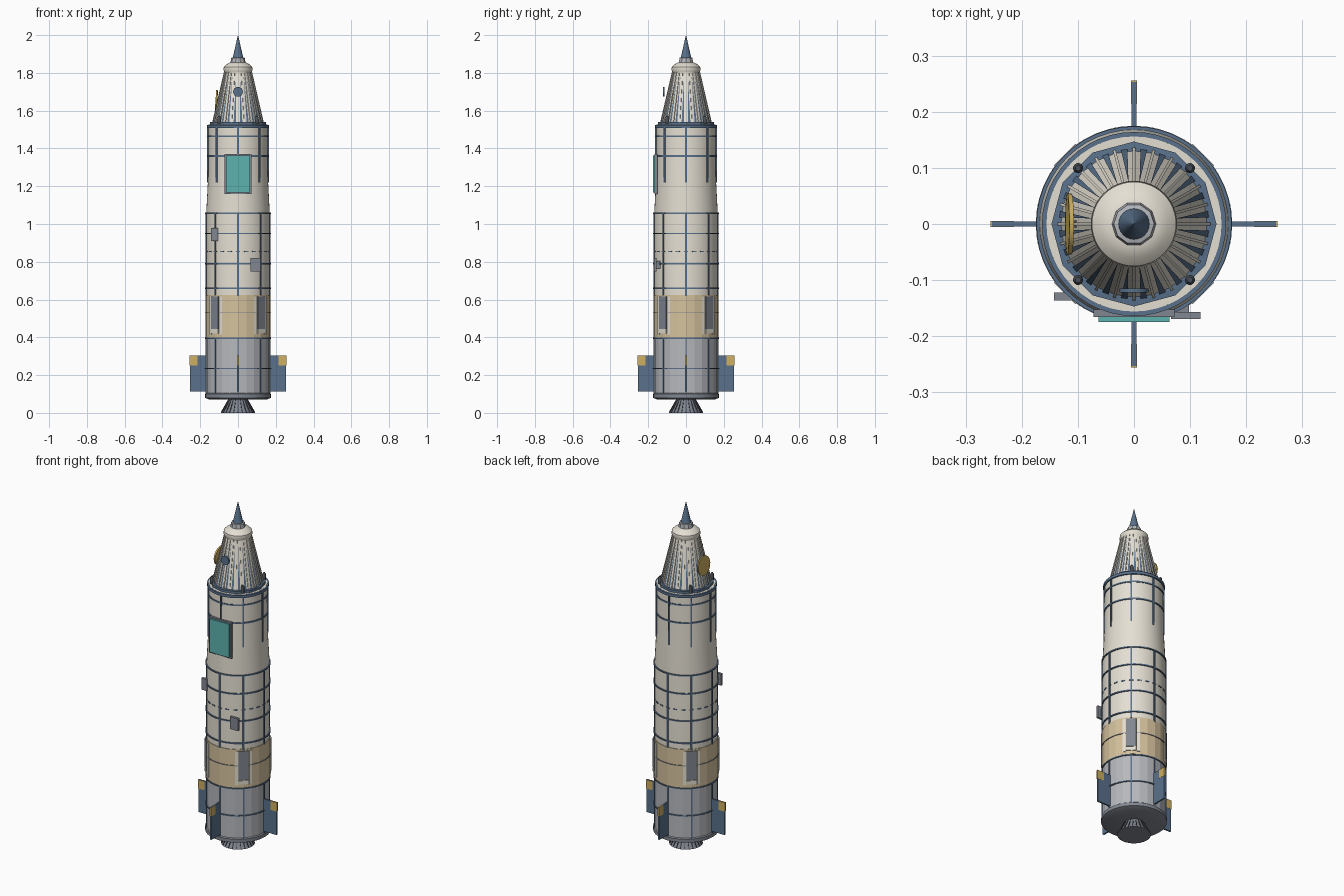
import bpy
import math
from mathutils import Matrix, Vector

cube = bpy.data.objects.get("Cube")
if cube:
    bpy.data.objects.remove(cube, do_unlink=True)


def material(name, rgb):
    m = bpy.data.materials.new(name)
    m.use_nodes = True
    m.diffuse_color = (*rgb, 1)
    m.node_tree.nodes["Principled BSDF"].inputs["Base Color"].default_value = (*rgb, 1)
    return m


CREAM = material("cream", (0.78, 0.74, 0.65))
TAN = material("tan", (0.67, 0.54, 0.34))
GOLD = material("gold", (0.62, 0.43, 0.12))
BLUE = material("slate blue", (0.10, 0.165, 0.26))
GREY = material("light grey", (0.47, 0.48, 0.51))
BOX = material("box grey", (0.22, 0.24, 0.28))
DARK = material("dark grey", (0.07, 0.08, 0.10))
TEAL = material("teal", (0.11, 0.45, 0.43))


def add_mesh(name, verts, faces, mat, smooth=False, matrix=None):
    me = bpy.data.meshes.new(name)
    me.from_pydata(verts, [], faces)
    me.materials.append(mat)
    ob = bpy.data.objects.new(name, me)
    bpy.context.collection.objects.link(ob)
    if matrix:
        me.transform(matrix)
    if smooth:
        bpy.ops.object.select_all(action='DESELECT')
        ob.select_set(True)
        bpy.context.view_layer.objects.active = ob
        bpy.ops.object.shade_smooth_by_angle(angle=math.radians(35))
    return ob


def lathe(name, profile, mat, sides=48, smooth=True, matrix=None, capped=True):
    """Turn (radius, z) points, bottom to top, into a solid or an open band."""
    verts, faces = [], []
    for r, z in profile:
        for i in range(sides):
            a = math.tau * i / sides
            verts.append((r * math.cos(a), r * math.sin(a), z))
    for k in range(len(profile) - 1):
        for i in range(sides):
            j = (i + 1) % sides
            faces.append((k * sides + i, k * sides + j,
                          (k + 1) * sides + j, (k + 1) * sides + i))
    if capped:
        top = (len(profile) - 1) * sides
        faces.append(tuple(reversed(range(sides))))
        faces.append(tuple(range(top, top + sides)))
    return add_mesh(name, verts, faces, mat, smooth, matrix)


def box(name, size, loc, mat, angle=0.0):
    """Box placed at loc, then turned about the body axis."""
    sx, sy, sz = (s / 2 for s in size)
    verts = [(x, y, z) for x in (-sx, sx) for y in (-sy, sy) for z in (-sz, sz)]
    faces = [(0, 1, 3, 2), (4, 6, 7, 5), (0, 4, 5, 1),
             (2, 3, 7, 6), (0, 2, 6, 4), (1, 5, 7, 3)]
    mat4 = Matrix.Rotation(angle, 4, 'Z') @ Matrix.Translation(loc)
    return add_mesh(name, verts, faces, mat, matrix=mat4)


def bar(name, start, end, width, mat, angle):
    """Square bar between two (radius, z) points, turned about the axis."""
    a, b = Vector((start[0], 0, start[1])), Vector((end[0], 0, end[1]))
    d = b - a
    tilt = d.to_track_quat('Z', 'Y').to_matrix().to_4x4()
    ob = box(name, (width, width, d.length), (0, 0, 0), mat)
    ob.data.transform(Matrix.Rotation(angle, 4, 'Z') @ Matrix.Translation((a + b) / 2) @ tilt)
    return ob


def band(name, radius, z, height, mat=BLUE):
    """Thin hoop whose edges slope back into the hull."""
    h = height / 2
    lathe(name, [(radius - 0.008, z - h), (radius, z - h), (radius, z + h),
                 (radius - 0.008, z + h)], mat, capped=False)


# Engine and base
lathe("nozzle", [(0.09, 0.0), (0.068, 0.035), (0.05, 0.075)], BOX, 24, False)
for i in range(24):
    bar("nozzle_rib", (0.089, 0.003), (0.051, 0.07), 0.004, DARK, math.tau * i / 24)
lathe("base_plate", [(0.15, 0.07), (0.175, 0.08), (0.175, 0.1), (0.168, 0.105)], BOX, 32)

# Main hull sections
lathe("engine_section", [(0.169, 0.1), (0.169, 0.4)], GREY, 24, False)
lathe("tan_section", [(0.172, 0.4), (0.172, 0.625)], TAN, 24, False)
lathe("lower_hull", [(0.168, 0.62), (0.168, 1.06), (0.158, 1.25), (0.156, 1.526)], CREAM)
lathe("cone", [(0.135, 1.52), (0.07, 1.81)], CREAM, 24, False)
lathe("nose_cap", [(0.07, 1.8), (0.077, 1.815), (0.075, 1.832), (0.06, 1.846),
                   (0.04, 1.856)], CREAM)
lathe("collar", [(0.04, 1.852), (0.036, 1.88), (0.028, 1.882)], GREY, 10, False)
lathe("spike", [(0.029, 1.875), (0.0005, 2.0)], BLUE, 24)

# Hoops around the hull
for z in (0.235, 0.395):
    band("engine_hoop", 0.174, z, 0.006)
band("tan_hoop", 0.175, 0.53, 0.004, BOX)
for z in (0.66, 0.79, 0.95, 1.057):
    band("hull_hoop", 0.174, z, 0.007)
for z, r in ((1.36, 0.162), (1.465, 0.160)):
    band("upper_hoop", r, z, 0.008)
band("shoulder_ring", 0.164, 1.517, 0.016)
lathe("cone_foot_ring", [(0.147, 1.522), (0.147, 1.54), (0.137, 1.541)], BLUE, 12, False)
for i in range(24):
    box("hull_dash", (0.006, 0.022, 0.006), (0.168, 0, 0.855), BLUE, math.tau * i / 24)

# Lengthwise strips
for i in range(8):
    a = math.tau * i / 8
    bar("engine_strip", (0.169, 0.1), (0.169, 0.4), 0.007, BLUE, a)
    bar("hull_strip", (0.169, 0.62), (0.169, 1.06), 0.008, BLUE, a)
    bar("upper_strip", (0.159, 1.22), (0.159, 1.52), 0.008, BLUE, a)

# Cone ribs and the painted wedges between them
for i in range(24):
    a = math.tau * i / 24
    bar("cone_rib", (0.135, 1.535), (0.072, 1.805), 0.005, CREAM, a)
    add_mesh("cone_wedge", [(0.1355, -0.006, 1.532), (0.1355, 0.006, 1.532), (0.0755, 0, 1.79)],
             [(0, 1, 2)], BLUE, matrix=Matrix.Rotation(a + math.tau / 48, 4, 'Z'))

# Service panels on the tan section, with pale slots and sill around them
for i in range(4):
    a = math.radians(45 + 90 * i)
    box("service_panel", (0.012, 0.054, 0.17), (0.169, 0, 0.53), BOX, a)
    box("pale_sill", (0.012, 0.054, 0.022), (0.169, 0, 0.432), CREAM, a)
    for side in (-1, 1):
        box("pale_slot", (0.008, 0.016, 0.2), (0.1705, 0, 0.515), CREAM,
            a + side * math.radians(13))

# Fins with gold tips, and corner knobs
for i in range(4):
    a = math.tau * i / 4
    box("fin", (0.095, 0.009, 0.19), (0.206, 0, 0.208), BLUE, a)
    box("fin_tip", (0.042, 0.0105, 0.052), (0.235, 0, 0.277), GOLD, a)
    knob = Matrix.Rotation(a + math.tau / 8, 4, 'Z') @ Matrix.Translation((0.141, 0, 1.53))
    lathe("knob", [(0.009, 0), (0.009, 0.035), (0.005, 0.042)], DARK, 12, True, knob)

# Front window and equipment boxes
box("window_frame", (0.144, 0.014, 0.212), (0, -0.159, 1.265), BOX)
box("window_pane", (0.126, 0.016, 0.196), (0, -0.167, 1.265), TEAL)
box("equipment_box_left", (0.053, 0.013, 0.072), (0.092, -0.163, 0.785), BOX)
box("equipment_box_right", (0.037, 0.014, 0.068), (-0.124, -0.129, 0.945), BOX)
box("equipment_mount", (0.03, 0.03, 0.04), (0.083, -0.146, 0.785), BOX)

# Thin porthole standing off the cone front
port = Matrix.Translation((0, -0.115, 1.7)) @ Matrix.Rotation(math.pi / 2, 4, 'X')
lathe("porthole", [(0.026, 0), (0.026, 0.007)], BLUE, 16, True, port)

# Upright dish on the cone side
dish = Matrix.Translation((-0.111, 0, 1.655)) @ Matrix.Rotation(math.radians(-86), 4, 'Y')
lathe("dish", [(0.03, -0.002), (0.054, 0.0), (0.055, 0.008), (0.046, 0.008),
               (0.004, 0.003)], GOLD, 24, True, dish)
bar("dish_arm", (0.085, 1.655), (0.112, 1.655), 0.012, DARK, math.pi)
